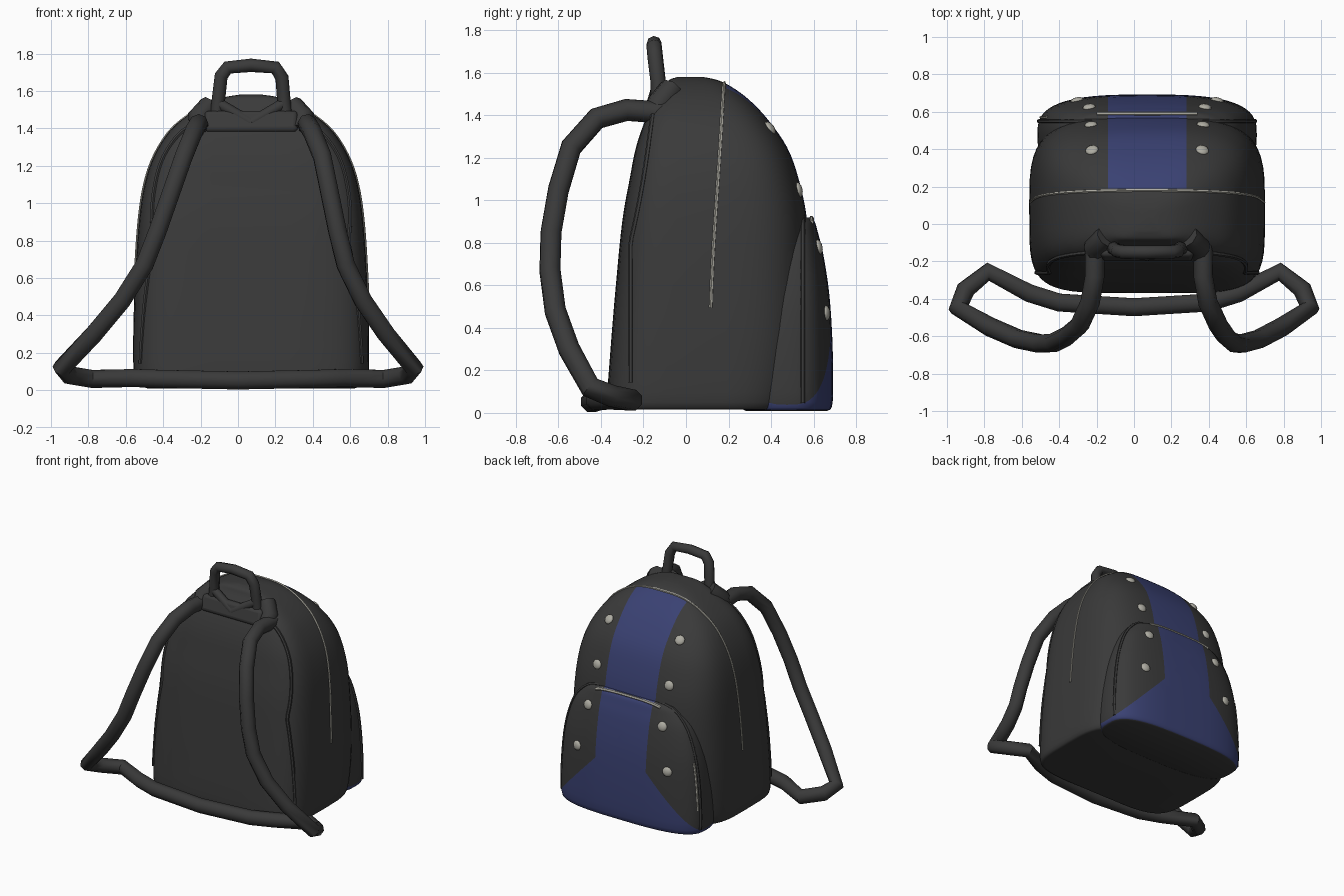
import bpy, bmesh, math
from mathutils import Vector
from mathutils.bvhtree import BVHTree

if "Cube" in bpy.data.objects:
    bpy.data.objects.remove(bpy.data.objects["Cube"], do_unlink=True)

CX = 0.07      # centre line of the bag
STRIPE = 0.21  # half width of the blue stripe


def material(name, r, g, b):
    m = bpy.data.materials.new(name)
    m.use_nodes = True
    m.diffuse_color = (r, g, b, 1)
    bsdf = m.node_tree.nodes["Principled BSDF"]
    bsdf.inputs["Base Color"].default_value = (r, g, b, 1)
    bsdf.inputs["Roughness"].default_value = 0.8
    return m


BLACK = material("charcoal fabric", 0.042, 0.042, 0.042)
BLUE = material("navy fabric", 0.042, 0.053, 0.17)
METAL = material("dull metal", 0.42, 0.41, 0.36)


def smooth(ob, angle=40):
    bpy.ops.object.select_all(action="DESELECT")
    ob.select_set(True)
    bpy.context.view_layer.objects.active = ob
    bpy.ops.object.shade_smooth_by_angle(angle=math.radians(angle))


def catmull(rows, steps):
    """Smoothly resample a list of equal-length tuples."""
    rows = [Vector(r) for r in rows]
    out = []
    for i in range(len(rows) - 1):
        a, b, c, d = (rows[min(max(j, 0), len(rows) - 1)] for j in range(i - 1, i + 3))
        for k in range(steps):
            t = k / steps
            out.append(b + (c - a) * (t / 2) + (a * 2 - b * 5 + c * 4 - d) * (t * t / 2)
                       + (b * 3 - a - c * 3 + d) * (t ** 3 / 2))
    return out + [rows[-1]]


def loft(name, rows, n_front, n_back, is_blue, cuts, count=56):
    """Stack rounded sections; rows hold height, half width, front y, rear y."""
    bm = bmesh.new()
    rings = []
    for z, half, y0, y1 in catmull(rows, 4):
        ring = []
        for i in range(count):
            a = 2 * math.pi * i / count
            c, s = math.cos(a), math.sin(a)
            n = n_back if s < 0 else n_front
            x = CX + half * math.copysign(abs(c) ** (2 / n), c)
            y = (y0 + y1) / 2 + (y1 - y0) / 2 * math.copysign(abs(s) ** (2 / n), s)
            ring.append(bm.verts.new((x, y, z)))
        rings.append(ring)
    for lo, hi in zip(rings, rings[1:]):
        for i in range(count):
            j = (i + 1) % count
            bm.faces.new((lo[i], lo[j], hi[j], hi[i]))
    bm.faces.new(rings[0][::-1])
    bm.faces.new(rings[-1])
    # colour borders are real cuts through the surface
    for co, no in cuts:
        bmesh.ops.bisect_plane(bm, geom=bm.verts[:] + bm.edges[:] + bm.faces[:],
                               plane_co=co, plane_no=no)
    bm.normal_update()
    for f in bm.faces:
        f.material_index = int(f.normal.z > -0.8 and is_blue(f.calc_center_median()))
    tree = BVHTree.FromBMesh(bm)
    me = bpy.data.meshes.new(name)
    bm.to_mesh(me)
    bm.free()
    me.materials.append(BLACK)
    me.materials.append(BLUE)
    ob = bpy.data.objects.new(name, me)
    bpy.context.collection.objects.link(ob)
    smooth(ob)
    return tree


def tube(name, points, radius, mat, res=2, closed=False):
    cu = bpy.data.curves.new(name, "CURVE")
    cu.dimensions = "3D"
    cu.bevel_depth = radius
    cu.bevel_resolution = res
    cu.use_fill_caps = True
    sp = cu.splines.new("POLY")
    sp.points.add(len(points) - 1)
    for p, co in zip(sp.points, points):
        p.co = (*co, 1)
    sp.use_cyclic_u = closed
    cu.materials.append(mat)
    ob = bpy.data.objects.new(name, cu)
    bpy.context.collection.objects.link(ob)
    bpy.ops.object.select_all(action="DESELECT")
    ob.select_set(True)
    bpy.context.view_layer.objects.active = ob
    bpy.ops.object.convert(target="MESH")
    smooth(bpy.context.object, 50)


def fan(tree, y_of, z0, start, end, steps=40):
    """Points where rays fanned out from the centre line meet a surface."""
    pts = []
    for i in range(steps + 1):
        a = math.radians(start + (end - start) * i / steps)
        d = Vector((math.cos(a), 0, math.sin(a)))
        hit = tree.ray_cast(Vector((CX, y_of(d.z), z0)), d)[0]
        if hit:
            pts.append(hit)
    return pts


# main bag
sides = [((CX + s * STRIPE, 0, 0), (1, 0, 0)) for s in (-1, 1)]
body = loft("bag_body", [
    (0.015, 0.59, -0.34, 0.50), (0.05, 0.625, -0.37, 0.54), (0.3, 0.63, -0.355, 0.58),
    (0.6, 0.62, -0.33, 0.585), (0.9, 0.60, -0.30, 0.57), (1.1, 0.57, -0.265, 0.53),
    (1.25, 0.52, -0.235, 0.475), (1.38, 0.44, -0.19, 0.385), (1.47, 0.34, -0.14, 0.30),
    (1.53, 0.24, -0.10, 0.22), (1.565, 0.15, -0.08, 0.15), (1.58, 0.06, -0.04, 0.08)],
    3.4, 5, lambda c: abs(c.x - CX) < STRIPE and c.y > 0.19,
    sides + [((0, 0.19, 0), (0, 1, 0))])

# rear pocket, with the stripe flaring towards its base
FLARE_Z, FLARE = 0.43, 0.95
flares = [((CX + s * STRIPE, 0, FLARE_Z), (s, 0, FLARE)) for s in (-1, 1)]
pocket = loft("pocket", [
    (0.01, 0.555, 0.28, 0.665), (0.05, 0.585, 0.26, 0.69), (0.3, 0.58, 0.26, 0.69),
    (0.55, 0.55, 0.30, 0.675), (0.75, 0.49, 0.34, 0.645), (0.85, 0.42, 0.38, 0.62),
    (0.9, 0.35, 0.42, 0.605), (0.92, 0.25, 0.44, 0.585)],
    3, 3, lambda c: abs(c.x - CX) < STRIPE + FLARE * max(0, FLARE_Z - c.z),
    sides + flares)

# zips and piping follow the surfaces
tube("main_zip", fan(body, lambda s: 0.14 + 0.04 * s, 0.95, -36, 216, 60), 0.008, METAL, 1)
tube("pocket_zip", fan(pocket, lambda s: 0.59, 0.6, 48, 132), 0.011, METAL, 1)
tube("pocket_side_zip", fan(pocket, lambda s: 0.57, 0.4, 165, 200), 0.008, METAL, 1)
tube("pocket_piping", fan(pocket, lambda s: 0.55, 0.45, -35, 215), 0.012, BLACK, 1)
tube("panel_piping", fan(body, lambda s: -0.26 + 0.12 * max(0, s), 0.8, -48, 228, 60),
     0.012, BLACK, 1)

# metal studs, in mirrored columns beside the stripe
for tree, offset, z in ((body, 0.295, 1.34), (body, 0.3, 1.05),
                        (pocket, 0.31, 0.78), (pocket, 0.375, 0.47)):
    for side in (-1, 1):
        hit, normal, _, _ = tree.ray_cast(Vector((CX + side * offset, 2, z)), Vector((0, -1, 0)))
        bpy.ops.mesh.primitive_uv_sphere_add(segments=10, ring_count=6, radius=0.036, location=hit)
        stud = bpy.context.object
        stud.name = "stud"
        stud.scale.z = 0.5
        stud.rotation_euler = normal.to_track_quat("Z", "Y").to_euler()
        stud.data.materials.append(METAL)
        smooth(stud, 60)

# shoulder straps meeting in one bar along the base
right_strap = [(-0.21, -0.08, 1.41), (-0.21, -0.28, 1.425), (-0.235, -0.42, 1.385),
               (-0.29, -0.54, 1.25), (-0.36, -0.60, 1.05), (-0.43, -0.635, 0.85),
               (-0.50, -0.64, 0.67), (-0.62, -0.615, 0.48), (-0.77, -0.55, 0.30),
               (-0.94, -0.45, 0.12), (-0.90, -0.35, 0.08), (-0.78, -0.255, 0.06),
               (-0.56, -0.37, 0.065), (-0.40, -0.42, 0.06)]
left_strap = []
for x, y, z in right_strap:
    shift = 0.16 * max(0, min(1, (z - 0.15) / 1.1))
    left_strap.append((-x + shift, y, z))
tube("shoulder_straps", right_strap + [(0, -0.445, 0.052)] + left_strap[::-1], 0.052, BLACK, 2)

# strap roots and carry handle
for side in (-1, 1):
    tube("strap_root", [(CX + side * 0.27, -0.16, 1.39), (CX + side * 0.28, -0.12, 1.46),
                        (CX + side * 0.22, -0.07, 1.52)], 0.06, BLACK)
    tube("handle_fold", [(CX + side * 0.17, -0.135, 1.53), (CX, -0.165, 1.43)], 0.03, BLACK)
tube("carry_handle", [(-0.12, -0.13, 1.40), (-0.105, -0.13, 1.55), (-0.09, -0.145, 1.68),
                      (-0.055, -0.15, 1.725), (0.07, -0.15, 1.737), (0.2, -0.15, 1.725),
                      (0.235, -0.145, 1.67), (0.245, -0.13, 1.55), (0.265, -0.13, 1.40)],
     0.036, BLACK)

# reinforced patch below the handle
bpy.ops.mesh.primitive_cube_add(size=1, location=(CX, -0.145, 1.43))
patch = bpy.context.object
patch.name = "handle_patch"
patch.dimensions = (0.50, 0.09, 0.12)
patch.rotation_euler.x = -0.3
bpy.ops.object.transform_apply(location=False, rotation=True, scale=True)
bevel = patch.modifiers.new("soft edges", "BEVEL")
bevel.width = 0.025
bevel.segments = 3
patch.data.materials.append(BLACK)
smooth(patch)
